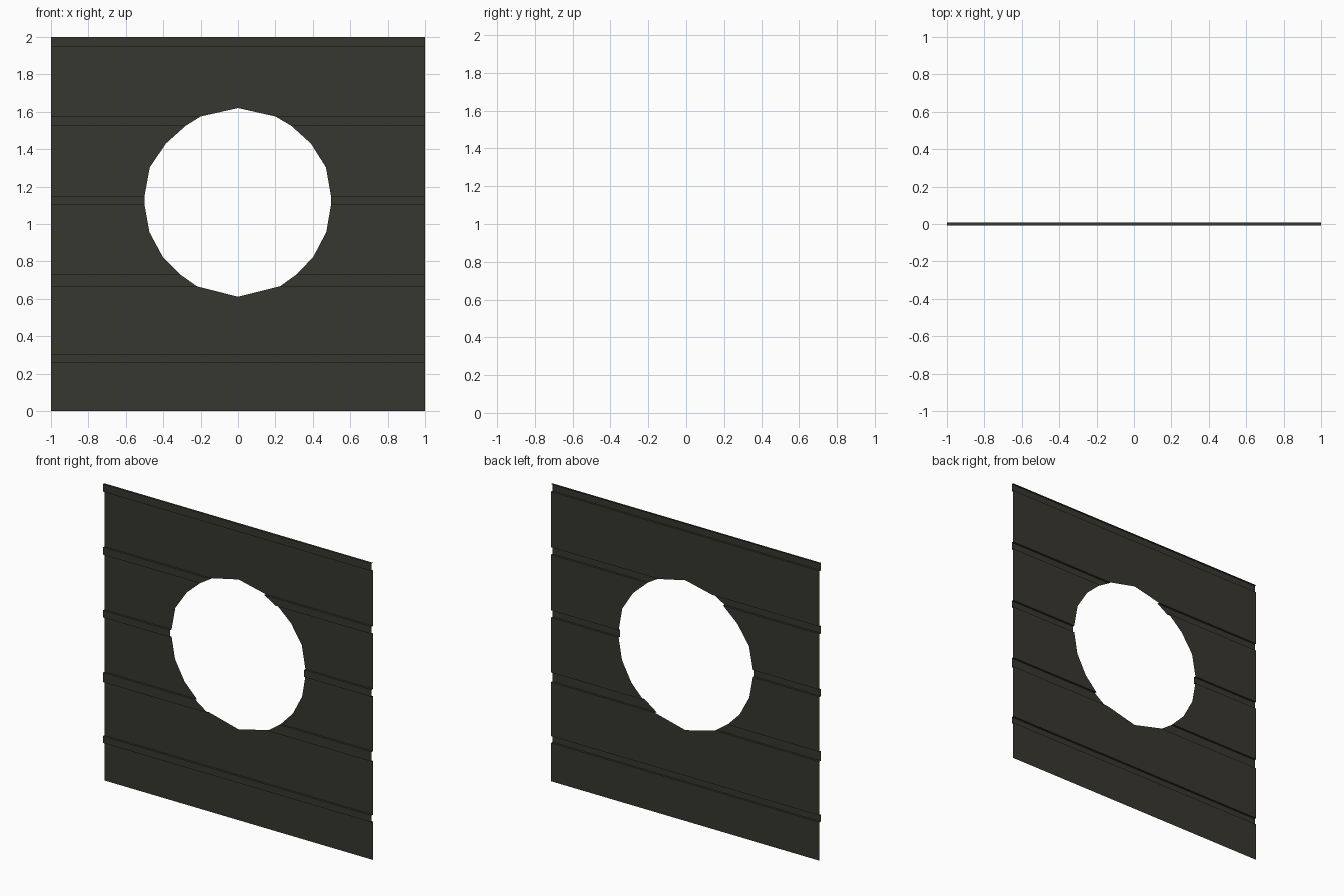
import bpy, bmesh

if "Cube" in bpy.data.objects:
    bpy.data.objects.remove(bpy.data.objects["Cube"])

D = 0.007          # half the depth of the folded sheet
BACK, FRONT = D, -D

# Profile rows from bottom to top: z, y, left and right edge of the hole (None = solid)
rows = [
    (0.0, BACK, None), (0.258, BACK, None),
    (0.258, FRONT, None), (0.304, FRONT, None),
    (0.304, BACK, None), (0.611, BACK, (0, 0)), (0.667, BACK, (-.22, .225)),
    (0.667, FRONT, (-.22, .225)), (0.732, FRONT, (-.312, .315)),
    (0.732, BACK, (-.312, .315)), (0.825, BACK, (-.403, .403)),
    (0.957, BACK, (-.474, .472)), (1.102, BACK, (-.5, .497)),
    (1.102, FRONT, (-.5, .497)), (1.15, FRONT, (-.5, .497)),
    (1.15, BACK, (-.5, .497)), (1.303, BACK, (-.472, .47)),
    (1.43, BACK, (-.386, .39)), (1.525, BACK, (-.28, .285)),
    (1.525, FRONT, (-.28, .285)), (1.575, FRONT, (-.2, .2)),
    (1.575, BACK, (-.2, .2)), (1.62, BACK, (0, 0)), (1.949, BACK, None),
    (1.949, FRONT, None), (2.0, FRONT, None), (2.0, BACK, None),
]

# Folded cladding sheet with the round opening left out
bm = bmesh.new()
for (z0, y0, h0), (z1, y1, h1) in zip(rows, rows[1:]):
    a, b = h0 or (0, 0), h1 or (0, 0)
    if h0 is None or h1 is None:
        strips = [[(-1, z0, y0), (1, z0, y0), (1, z1, y1), (-1, z1, y1)]]
    else:
        strips = [
            [(-1, z0, y0), (a[0], z0, y0), (b[0], z1, y1), (-1, z1, y1)],
            [(a[1], z0, y0), (1, z0, y0), (1, z1, y1), (b[1], z1, y1)],
        ]
    for s in strips:
        bm.faces.new([bm.verts.new((x, y, z)) for x, z, y in s])
bmesh.ops.remove_doubles(bm, verts=bm.verts[:], dist=0.0005)

me = bpy.data.meshes.new("wall_panel")
bm.to_mesh(me)
bm.free()

# Dark olive grey paint
mat = bpy.data.materials.new("dark olive grey")
mat.diffuse_color = (0.039, 0.038, 0.029, 1)
mat.use_nodes = True
mat.node_tree.nodes["Principled BSDF"].inputs["Base Color"].default_value = mat.diffuse_color
me.materials.append(mat)
ob = bpy.data.objects.new("wall_panel", me)
bpy.context.collection.objects.link(ob)
